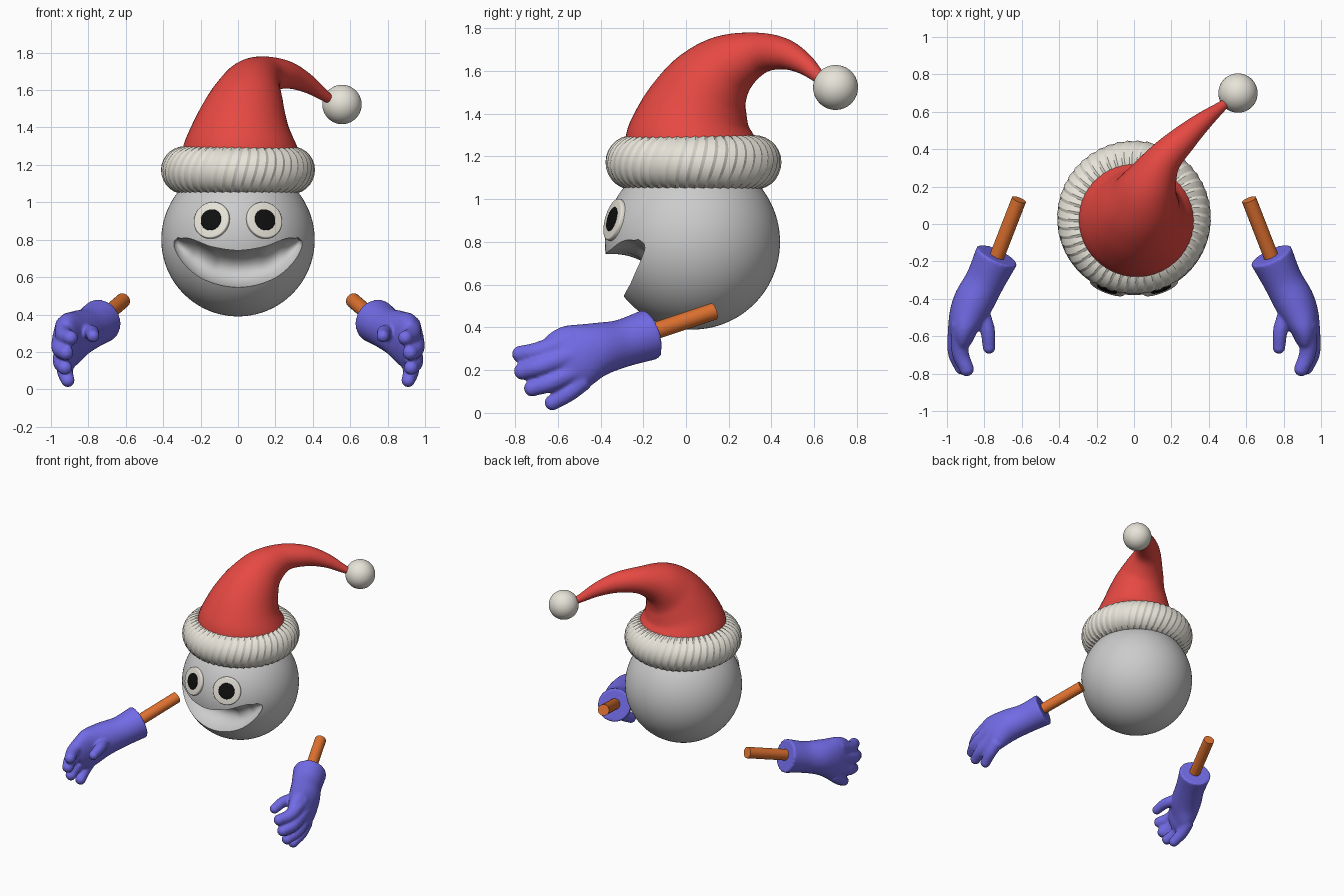
import bpy, bmesh, math
from mathutils import Vector

if "Cube" in bpy.data.objects:
    bpy.data.objects.remove(bpy.data.objects["Cube"])

HEAD = Vector((0, 0.03, 0.80))
R = 0.41


def material(name, rgb):
    m = bpy.data.materials.new(name)
    m.diffuse_color = (*rgb, 1)
    m.use_nodes = True
    m.node_tree.nodes["Principled BSDF"].inputs["Base Color"].default_value = m.diffuse_color
    return m


RED = material("red", (0.8, 0.066, 0.055))
CREAM = material("cream", (0.8, 0.77, 0.69))
BLACK = material("black", (0.005, 0.005, 0.005))
BLUE = material("blue", (0.17, 0.15, 0.8))
ORANGE = material("orange", (0.75, 0.17, 0.03))


def finish(ob, name, mat=None, angle=35):
    ob.name = name
    if mat:
        ob.data.materials.append(mat)
    bpy.ops.object.select_all(action='DESELECT')
    ob.select_set(True)
    bpy.context.view_layer.objects.active = ob
    bpy.ops.object.shade_smooth_by_angle(angle=math.radians(angle))
    return ob


def new_object(bm, name):
    bmesh.ops.recalc_face_normals(bm, faces=bm.faces)
    me = bpy.data.meshes.new(name)
    bm.to_mesh(me)
    bm.free()
    ob = bpy.data.objects.new(name, me)
    bpy.context.collection.objects.link(ob)
    return ob


def spline(stations, steps):
    """Catmull-Rom through (x, y, z, half_a, half_b) stations."""
    p = [Vector(s) for s in stations]
    p = [2 * p[0] - p[1]] + p + [2 * p[-1] - p[-2]]
    out = []
    for i in range(1, len(p) - 2):
        a, b, c, d = p[i - 1:i + 3]
        for k in range(steps):
            t = k / steps
            out.append(0.5 * (2 * b + (c - a) * t + (2 * a - 5 * b + 4 * c - d) * t * t
                              + (3 * b - a - 3 * c + d) * t ** 3))
    return out + [p[-2]]


def loft(bm, stations, ref, sides=32, steps=6):
    """Skin elliptical sections along a path; half_a lies along ref."""
    pts = spline(stations, steps)
    rings = []
    for i, s in enumerate(pts):
        c = Vector(s[:3])
        t = (Vector(pts[min(i + 1, len(pts) - 1)][:3]) - Vector(pts[max(i - 1, 0)][:3])).normalized()
        u = Vector(ref)
        u = (u - t * u.dot(t)).normalized()
        v = t.cross(u)
        rings.append([bm.verts.new(c + u * s[3] * math.cos(a) + v * s[4] * math.sin(a))
                      for a in (2 * math.pi * k / sides for k in range(sides))])
    for r0, r1 in zip(rings, rings[1:]):
        for k in range(sides):
            j = (k + 1) % sides
            bm.faces.new((r0[k], r0[j], r1[j], r1[k]))
    bm.faces.new(rings[0])
    bm.faces.new(rings[-1])


def mirror(ob):
    ob.modifiers.new("mirror", 'MIRROR')


# Head with a carved smile
bpy.ops.mesh.primitive_uv_sphere_add(segments=96, ring_count=64, radius=R, location=HEAD)
head = bpy.context.object
half = [(0.335, -0.225, 0.805, 0.05, 0.015), (0.315, -0.235, 0.775, 0.08, 0.042),
        (0.27, -0.27, 0.738, 0.12, 0.07), (0.16, -0.33, 0.672, 0.17, 0.094)]
smile = [(-x, *rest) for x, *rest in half] + [(0, -0.35, 0.642, 0.19, 0.102)] + half[::-1]
bm = bmesh.new()
loft(bm, smile, (0, 1, 0), sides=48)
cutter = new_object(bm, "smile_cutter")
cutter.hide_render = True
cut = head.modifiers.new("smile", 'BOOLEAN')
cut.operation = 'DIFFERENCE'
cut.solver = 'EXACT'
cut.object = cutter
bpy.context.view_layer.objects.active = head
bpy.ops.object.modifier_apply(modifier=cut.name)
bpy.data.objects.remove(cutter)
finish(head, "head")

# Eyes: bevelled discs facing out from the head
aim = Vector((0.142, -0.37, 0.105)).normalized()


def disc(name, radius, depth, dist, mat):
    bm = bmesh.new()
    bmesh.ops.create_cone(bm, cap_ends=True, segments=48, radius1=radius, radius2=radius, depth=depth)
    rim = [e for e in bm.edges if all(v.co.z > 0 for v in e.verts)]
    bmesh.ops.bevel(bm, geom=rim, offset=min(0.008, depth / 3), segments=3, profile=0.5, affect='EDGES')
    q = aim.to_track_quat('Z', 'Y')
    for v in bm.verts:
        v.co = q @ (v.co + Vector((0, 0, dist - depth / 2))) + HEAD
    ob = finish(new_object(bm, name), name, mat)
    mirror(ob)


disc("eyes", 0.1, 0.04, 0.417, CREAM)
disc("pupils", 0.058, 0.012, 0.421, BLACK)

# Hat cone, drooping back to one side
bm = bmesh.new()
path = [(0.015, 0.03, 1.20, 0.325), (0.015, 0.03, 1.30, 0.305), (0.025, 0.055, 1.42, 0.252),
        (0.05, 0.115, 1.54, 0.2), (0.085, 0.21, 1.63, 0.15), (0.155, 0.34, 1.683, 0.098),
        (0.265, 0.455, 1.68, 0.073), (0.37, 0.55, 1.635, 0.05), (0.47, 0.63, 1.565, 0.028),
        (0.53, 0.68, 1.53, 0.02)]
loft(bm, [(x, y, z, r, r) for x, y, z, r in path], (0.77, -0.64, 0), sides=48)
finish(new_object(bm, "hat"), "hat", RED, 60)

# Ribbed fur brim
RIBS, MAJ, MIN = 48, 0.284, 0.122
bpy.ops.mesh.primitive_torus_add(major_segments=RIBS * 3, minor_segments=28,
                                 major_radius=MAJ, minor_radius=MIN)
brim = bpy.context.object
for v in brim.data.vertices:
    a = math.atan2(v.co.y, v.co.x)
    ring = Vector((math.cos(a), math.sin(a), 0)) * MAJ
    tooth = round(a / (2 * math.pi) * RIBS * 3) % 3
    p = ring + (v.co - ring) * (1 + 0.025 * tooth)
    twist = 0.08 * v.co.z / MIN
    c, s = math.cos(twist), math.sin(twist)
    v.co = (c * p.x - s * p.y, s * p.x + c * p.y + 0.035, p.z + 1.172)
finish(brim, "hat_brim", CREAM, 25)

# Pompom
bpy.ops.mesh.primitive_uv_sphere_add(segments=48, ring_count=32, radius=0.105, location=(0.556, 0.70, 1.523))
finish(bpy.context.object, "pompom", CREAM)

# Stick arms
bm = bmesh.new()
loft(bm, [(0.615, 0.13, 0.475, 0.04, 0.04), (0.755, -0.23, 0.355, 0.04, 0.04)], (1, 0, 0), sides=24, steps=1)
mirror(finish(new_object(bm, "stick_arms"), "stick_arms", ORANGE))

# Gloves: palm, four fingers and thumb fused together
bm = bmesh.new()
loft(bm, [(0.732, -0.168, 0.367, 0.118, 0.12), (0.795, -0.30, 0.325, 0.106, 0.112),
          (0.86, -0.42, 0.295, 0.108, 0.128), (0.905, -0.52, 0.26, 0.088, 0.155),
          (0.918, -0.60, 0.23, 0.062, 0.14), (0.92, -0.65, 0.21, 0.035, 0.09)], (1, 0, 0))
fingers = [  # knuckle, middle joint, tip, radius
    ((0.925, -0.53, 0.345), (0.93, -0.68, 0.29), (0.895, -0.775, 0.275), 0.046),
    ((0.94, -0.53, 0.275), (0.95, -0.68, 0.22), (0.92, -0.765, 0.195), 0.047),
    ((0.935, -0.52, 0.20), (0.945, -0.63, 0.145), (0.925, -0.72, 0.115), 0.045),
    ((0.92, -0.48, 0.155), (0.925, -0.55, 0.095), (0.91, -0.625, 0.048), 0.043),
    ((0.83, -0.44, 0.30), (0.785, -0.56, 0.305), (0.775, -0.66, 0.285), 0.040)]
for a, b, c, r in fingers:
    loft(bm, [(*a, r * 1.15, r * 1.15), (*b, r, r), (*c, r * 0.85, r * 0.85)], (1, 0, 0), sides=20)
    ball = bmesh.ops.create_icosphere(bm, subdivisions=3, radius=r * 0.87)
    bmesh.ops.translate(bm, verts=ball["verts"], vec=c)
gloves = finish(new_object(bm, "gloves"), "gloves", BLUE, 60)
remesh = gloves.modifiers.new("fuse", 'REMESH')
remesh.mode = 'VOXEL'
remesh.voxel_size = 0.009
remesh.use_smooth_shade = True
soft = gloves.modifiers.new("soften", 'SMOOTH')
soft.factor = 0.5
soft.iterations = 5
mirror(gloves)
